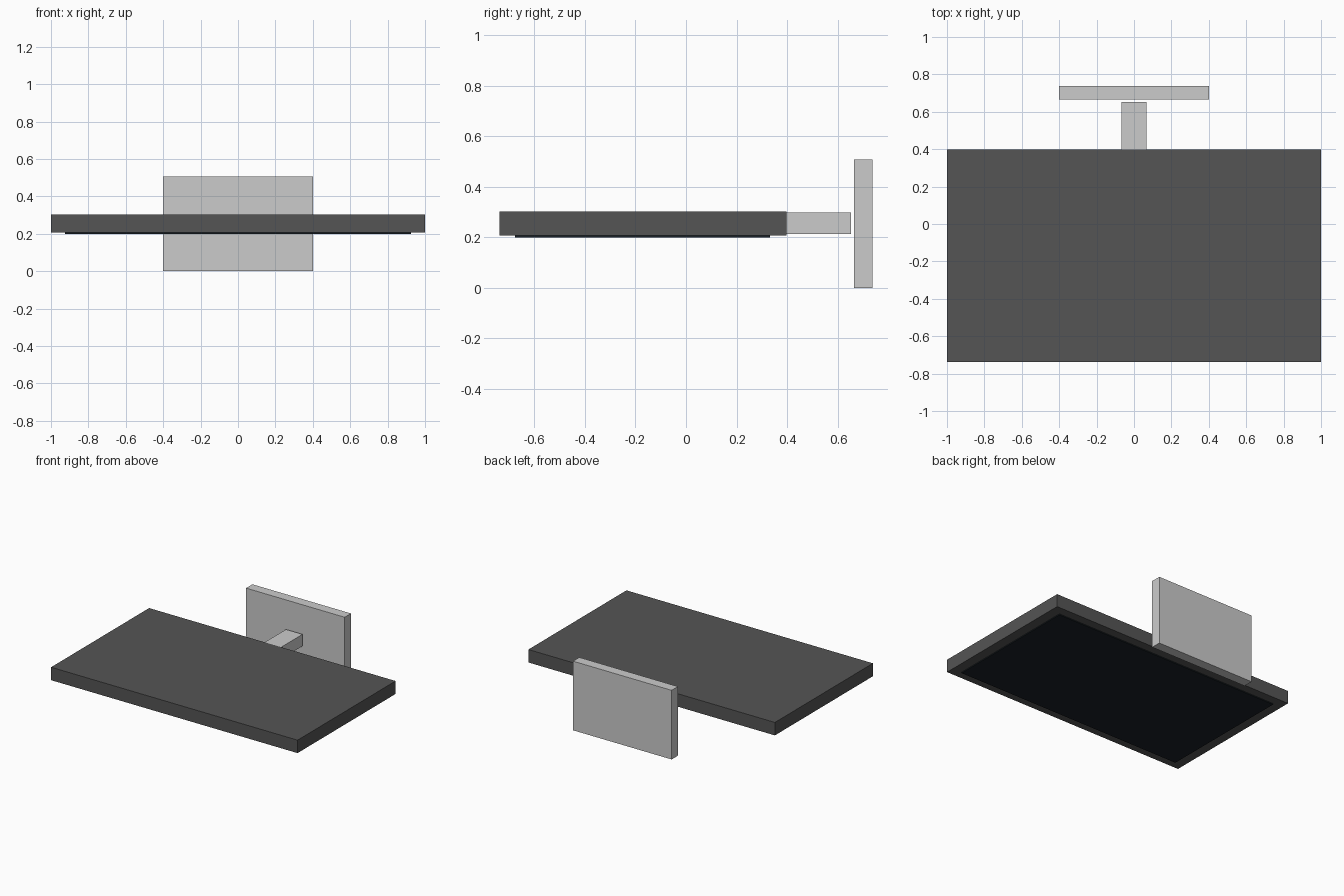
import bpy

if "Cube" in bpy.data.objects:
    bpy.data.objects.remove(bpy.data.objects["Cube"])


def material(name, rgb):
    m = bpy.data.materials.new(name)
    m.diffuse_color = (*rgb, 1)
    m.use_nodes = True
    m.node_tree.nodes["Principled BSDF"].inputs["Base Color"].default_value = m.diffuse_color
    return m


def box(name, lo, hi, mat=None):
    """Axis-aligned box between two opposite corners."""
    bpy.ops.mesh.primitive_cube_add(size=1, location=[(a + b) / 2 for a, b in zip(lo, hi)])
    ob = bpy.context.object
    ob.name = name
    ob.scale = [b - a for a, b in zip(lo, hi)]
    bpy.ops.object.transform_apply(location=False, rotation=False, scale=True)
    if mat:
        ob.data.materials.append(mat)
    return ob


casing = material("dark_casing", (0.09, 0.09, 0.09))
glass = material("screen_glass", (0.01, 0.015, 0.02))

# Flat screen lying face down
box("screen_body", (-1, -0.738, 0.207), (1, 0.398, 0.302), casing)
box("screen_panel", (-0.926, -0.677, 0.2), (0.926, 0.333, 0.208), glass)

# Wall mount: short arm and, after a small gap, an upright plate
box("mount_arm", (-0.067, 0.397, 0.212), (0.067, 0.652, 0.298))
box("wall_plate", (-0.4, 0.665, 0), (0.4, 0.738, 0.507))
